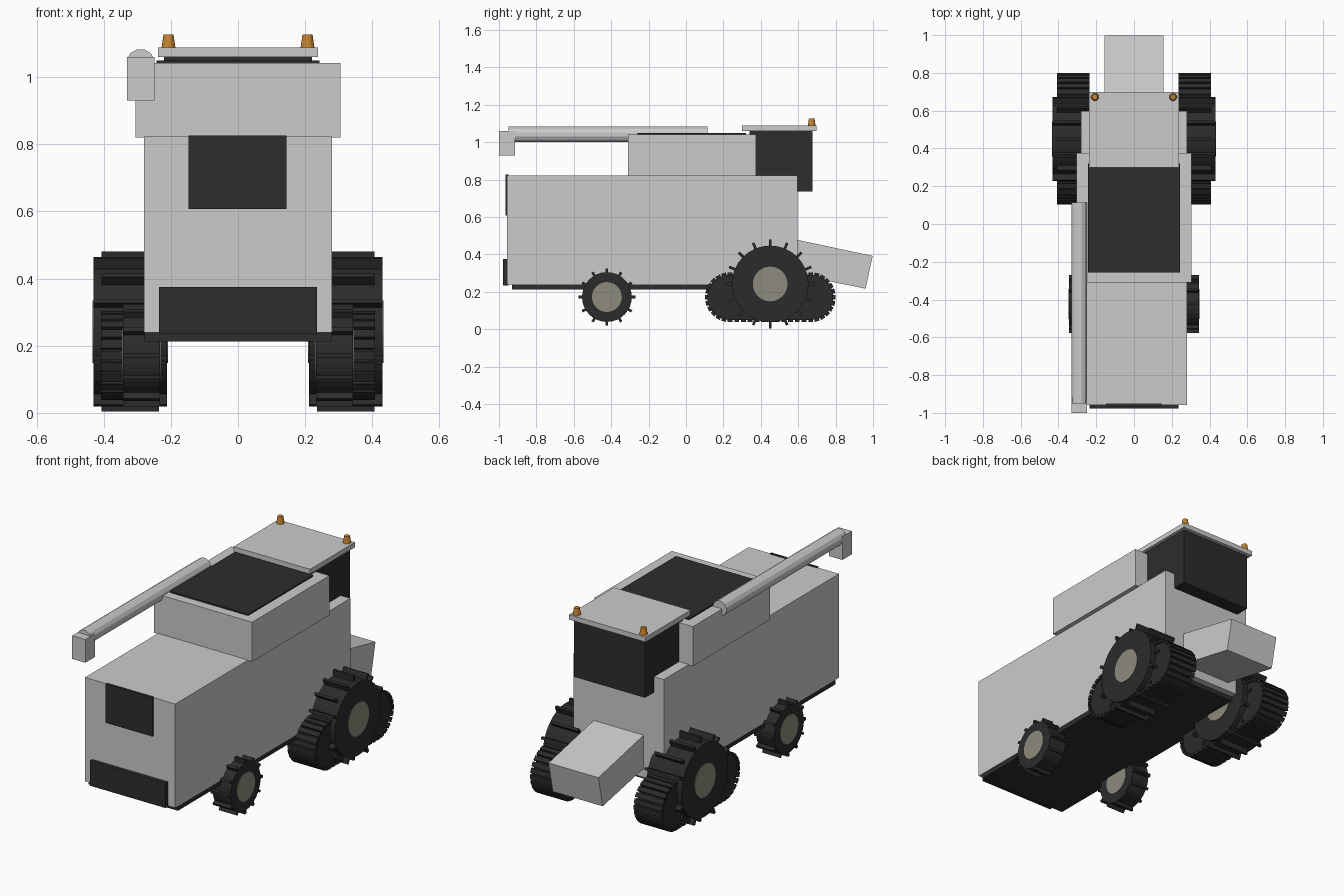
import bpy, math
from mathutils import Matrix, Vector

cube = bpy.data.objects.get("Cube")
if cube:
    bpy.data.objects.remove(cube, do_unlink=True)


def material(name, r, g, b):
    m = bpy.data.materials.new(name)
    m.use_nodes = True
    m.diffuse_color = (r, g, b, 1)
    m.node_tree.nodes["Principled BSDF"].inputs["Base Color"].default_value = (r, g, b, 1)
    return m


GREY = material("light grey paint", 0.6, 0.6, 0.6)
DARK = material("dark panel", 0.026, 0.026, 0.026)
RUBBER = material("black rubber", 0.024, 0.024, 0.025)
HUB = material("beige hub", 0.27, 0.26, 0.205)
AMBER = material("amber lamp", 0.58, 0.23, 0.03)


def finish(name, verts, faces, mat):
    mesh = bpy.data.meshes.new(name)
    mesh.from_pydata([tuple(v) for v in verts], [], faces)
    mesh.materials.append(mat)
    obj = bpy.data.objects.new(name, mesh)
    bpy.context.collection.objects.link(obj)
    return obj


def prism(name, profile, x0, x1, mat):
    """Extrude a (y, z) outline from x0 to x1."""
    n = len(profile)
    verts = [(x, y, z) for x in (x0, x1) for y, z in profile]
    faces = [(i, (i + 1) % n, n + (i + 1) % n, n + i) for i in range(n)]
    faces += [tuple(range(n))[::-1], tuple(range(n, 2 * n))]
    return finish(name, verts, faces, mat)


def box(name, x0, x1, y0, y1, z0, z1, mat):
    return prism(name, [(y0, z0), (y1, z0), (y1, z1), (y0, z1)], x0, x1, mat)


def arc(y, z, r, n, start=0.0, sweep=math.tau):
    return [(y + r * math.cos(start + sweep * i / n), z + r * math.sin(start + sweep * i / n))
            for i in range(n)]


def blocks(name, places, mat):
    """Join many small blocks: (centre, tangent angle, half sizes)."""
    verts, faces = [], []
    quads = [(0, 1, 3, 2), (4, 6, 7, 5), (0, 4, 5, 1), (2, 3, 7, 6), (0, 2, 6, 4), (1, 5, 7, 3)]
    for centre, angle, half in places:
        turn = Matrix.Rotation(angle, 3, 'X')
        base = len(verts)
        for sx in (-1, 1):
            for sy in (-1, 1):
                for sz in (-1, 1):
                    corner = Vector((sx * half[0], sy * half[1], sz * half[2]))
                    verts.append(Vector(centre) + turn @ corner)
        faces += [tuple(base + i for i in q) for q in quads]
    return finish(name, verts, faces, mat)


def wheel(name, x0, x1, y, z, r, lug_r, hub_r, lugs, narrow):
    """Tyre with radial lugs and a hub showing on both sides."""
    prism(name + "_tyre", arc(y, z, r, 32), x0, x1, RUBBER)
    prism(name + "_hub", arc(y, z, hub_r, 24), x0 - 0.003, x1 + 0.003, HUB)
    places = []
    for i in range(lugs):
        a = math.tau * i / lugs
        mid = (r + lug_r) / 2 - 0.005
        half_w = (x1 - x0) / 2 - (narrow if i % 2 == 0 else 0)
        places.append((((x0 + x1) / 2, y + mid * math.cos(a), z + mid * math.sin(a)), a,
                       (half_w, lug_r - mid, 0.007)))
    blocks(name + "_lugs", places, RUBBER)


def track(name, x0, x1, ya, yb, z, r):
    """Stadium-shaped belt with thin pads along the outline."""
    core = r - 0.012
    outline = arc(yb, z, core, 14, -math.pi / 2, math.pi) + [(yb, z + core)]
    outline += arc(ya, z, core, 14, math.pi / 2, math.pi) + [(ya, z - core)]
    prism(name + "_belt", outline, x0 + 0.01, x1 - 0.01, RUBBER)
    mid, cx, places = r - 0.008, (x0 + x1) / 2, []
    half = ((x1 - x0) / 2, 0.008, 0.013)
    for i in range(13):
        a = -math.pi / 2 + math.pi * i / 12
        places.append(((cx, yb + mid * math.cos(a), z + mid * math.sin(a)), a, half))
        places.append(((cx, ya - mid * math.cos(a), z + mid * math.sin(a)), math.pi - a, half))
    count = 12
    for i in range(1, count):
        y = ya + (yb - ya) * i / count
        for s in (-1, 1):
            places.append(((cx, y, z + s * mid), s * math.pi / 2, half))
    blocks(name + "_pads", places, RUBBER)


# Body shell, underside and end panels
box("body", -0.28, 0.28, -0.957, 0.597, 0.24, 0.823, GREY)
box("underside", -0.278, 0.278, -0.93, 0.56, 0.213, 0.245, DARK)
box("lower_grille", -0.235, 0.235, -0.978, -0.95, 0.235, 0.375, DARK)
box("upper_window", -0.147, 0.145, -0.965, -0.95, 0.607, 0.826, DARK)

# Grain tank and its cover
box("grain_tank", -0.305, 0.305, -0.31, 0.375, 0.82, 1.042, GREY)
box("tank_cover", -0.243, 0.243, -0.258, 0.32, 1.035, 1.05, DARK)

# Cab and roof
box("cab", -0.22, 0.22, 0.34, 0.677, 0.735, 1.062, DARK)
box("cab_roof", -0.238, 0.238, 0.3, 0.698, 1.06, 1.088, GREY)

# Sloping feeder housing
prism("feeder", [(0.5, 0.31), (0.96, 0.217), (0.998, 0.392), (0.5, 0.498)], -0.155, 0.155, GREY)

# Unloading pipe and spout
sides = 12
ring = [(-0.29 + 0.042 * math.cos(math.tau * (i + 0.5) / sides),
         1.042 + 0.042 * math.sin(math.tau * (i + 0.5) / sides)) for i in range(sides)]
tube = [(x, y, z) for y in (-0.95, 0.115) for x, z in ring]
walls = [(i, i + sides, (i + 1) % sides + sides, (i + 1) % sides) for i in range(sides)]
walls += [tuple(range(sides)), tuple(range(sides, 2 * sides))[::-1]]
finish("unloading_pipe", tube, walls, GREY)
box("pipe_spout", -0.33, -0.248, -1.0, -0.915, 0.93, 1.06, GREY)

# Running gear and roof lamps on both sides
for side, s in (("left", 1), ("right", -1)):
    def span(a, b):
        return sorted((s * a, s * b))
    wheel(side + "_drive_wheel", *span(0.212, 0.431), 0.45, 0.242, 0.205, 0.238, 0.093, 16, 0.024)
    wheel(side + "_small_wheel", *span(0.233, 0.343), -0.423, 0.172, 0.133, 0.153, 0.08, 12, 0.0)
    track(side + "_track", *span(0.235, 0.408), 0.235, 0.667, 0.171, 0.133)
    bpy.ops.mesh.primitive_cone_add(vertices=12, radius1=0.021, radius2=0.015, depth=0.042,
                                    location=(s * 0.207, 0.672, 1.106))
    lamp = bpy.context.object
    lamp.name = side + "_lamp"
    lamp.data.materials.append(AMBER)
